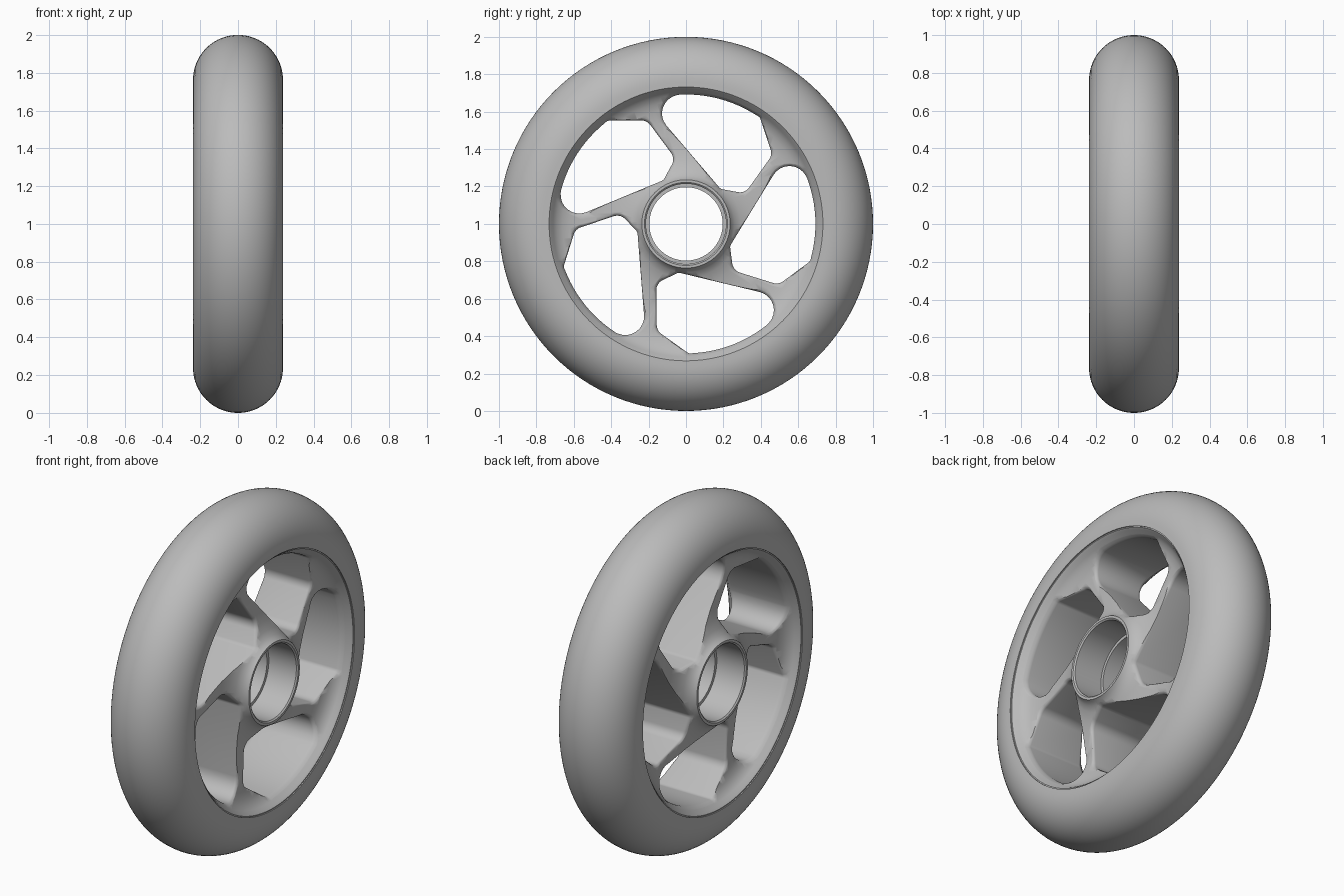
import bpy, bmesh
from math import sin, cos, pi, radians, hypot
from mathutils import Vector

old = bpy.data.objects.get("Cube")
if old:
    bpy.data.objects.remove(old, do_unlink=True)

grey = bpy.data.materials.new("plain grey")
grey.use_nodes = True
colour = (0.5, 0.5, 0.5, 1)
grey.diffuse_color = colour
grey.node_tree.nodes["Principled BSDF"].inputs["Base Color"].default_value = colour


def finish(name, bm):
    bmesh.ops.recalc_face_normals(bm, faces=bm.faces)
    mesh = bpy.data.meshes.new(name)
    bm.to_mesh(mesh)
    bm.free()
    ob = bpy.data.objects.new(name, mesh)
    ob.location.z = 1
    bpy.context.collection.objects.link(ob)
    mesh.materials.append(grey)
    return ob


def loft(bm, rings, closed):
    # Skin a list of closed rings; close the loft on itself or cap its ends
    rows = [[bm.verts.new(p) for p in ring] for ring in rings]
    pairs = list(zip(rows, rows[1:])) + ([(rows[-1], rows[0])] if closed else [])
    for a, b in pairs:
        n = len(a)
        for i in range(n):
            j = (i + 1) % n
            bm.faces.new((a[i], a[j], b[j], b[i]))
    if not closed:
        bm.faces.new(rows[0])
        bm.faces.new(rows[-1])


def revolve(name, profile, steps):
    # Spin a closed (radius, x) profile about the axle
    bm = bmesh.new()
    turn = [2 * pi * i / steps for i in range(steps)]
    loft(bm, [[(x, r * cos(a), r * sin(a)) for a in turn] for r, x in profile], True)
    return finish(name, bm)


def smooth(ob, angle):
    bpy.ops.object.select_all(action='DESELECT')
    ob.select_set(True)
    bpy.context.view_layer.objects.active = ob
    bpy.ops.object.shade_smooth_by_angle(angle=radians(angle))


# Tyre: half-round tread with straight inner sides
half = 0.238
tread = [(1 - half + half * sin(pi * i / 40), half * cos(pi * i / 40)) for i in range(41)]
tyre = revolve("tyre", [(0.738, half)] + tread + [(0.738, -half)], 128)
smooth(tyre, 40)

# Wheel core side: rim lip, dished spoke face, raised hub ring
side = [(0.75, 0.232), (0.732, 0.232), (0.722, 0.222), (0.71, 0.204), (0.69, 0.184),
        (0.66, 0.167), (0.62, 0.156), (0.56, 0.15), (0.48, 0.15), (0.40, 0.156),
        (0.34, 0.167), (0.29, 0.184), (0.26, 0.202), (0.243, 0.222), (0.236, 0.235),
        (0.222, 0.235), (0.214, 0.228)]
bore = [(0.214, 0.05), (0.196, 0.05)]
half_core = side + bore
core = revolve("spoked_core", half_core + [(r, -x) for r, x in reversed(half_core)], 160)


def face_height(r):
    for (r1, h1), (r2, h2) in zip(side, side[1:]):
        if r2 <= r <= r1:
            return h2 + (h1 - h2) * (r - r2) / (r1 - r2)
    return side[0][1]


def rounded(corners):
    # Fillet each (y, z, radius) corner of a polygon
    out = []
    for i, (y, z, rad) in enumerate(corners):
        p = Vector((y, z))
        if rad == 0:
            out.append(p)
            continue
        u = (Vector(corners[i - 1][:2]) - p).normalized()
        v = (Vector(corners[(i + 1) % len(corners)][:2]) - p).normalized()
        ang = u.angle(v)
        mid = p + (u + v).normalized() * rad / sin(ang / 2)
        reach = rad * cos(ang / 2) / sin(ang / 2)
        start, end = p + u * reach - mid, p + v * reach - mid
        sweep = pi - ang
        for k in range(9):
            t = k / 8
            out.append(mid + (start * sin((1 - t) * sweep) + end * sin(t * sweep)) / sin(sweep))
    return out


# Window outline: inner corners, then the arc along the rim
rim_r = 0.692
arc = [(rim_r * cos(radians(a)), rim_r * sin(radians(a)), 0) for a in range(60, 96, 3)]
lobe = [(-0.215, 0.655, 0.1)]
outline = rounded([(0.395, 0.57, 0.03)] + arc + lobe +
                  [(0.185, 0.187, 0.035), (0.315, 0.163, 0.06), (0.462, 0.37, 0.06)])
normals = []
for i, p in enumerate(outline):
    t = outline[(i + 1) % len(outline)] - outline[i - 1]
    normals.append(Vector((t.y, -t.x)).normalized())

# Cutters flare near each face so the spokes get rounded edges
soft = 0.018
flare = [(0, -soft)] + [(soft * (1 - cos(a)), soft * (sin(a) - 1))
                        for a in (pi / 8, pi / 4, 3 * pi / 8)]
flare += [(soft, 0.003), (soft, 0.15)]
levels = [(o, d, -1) for o, d in reversed(flare)] + [(o, d, 1) for o, d in flare]
bm = bmesh.new()
for k in range(5):
    c, s = cos(2 * pi * k / 5), sin(2 * pi * k / 5)
    rings = []
    for off, depth, sign in levels:
        ring = []
        for p, n in zip(outline, normals):
            q = p + n * off
            x = sign * (face_height(hypot(q.x, q.y)) + depth)
            if depth > 0.1:
                x = sign * 0.4
            ring.append((x, c * q.x - s * q.y, s * q.x + c * q.y))
        rings.append(ring)
    loft(bm, rings, False)
cutter = finish("window_cutter", bm)
cutter.hide_render = True

cut = core.modifiers.new("windows", 'BOOLEAN')
cut.operation = 'DIFFERENCE'
cut.solver = 'EXACT'
cut.object = cutter
bpy.context.view_layer.objects.active = core
bpy.ops.object.modifier_apply(modifier=cut.name)
bpy.data.objects.remove(cutter, do_unlink=True)
smooth(core, 35)
